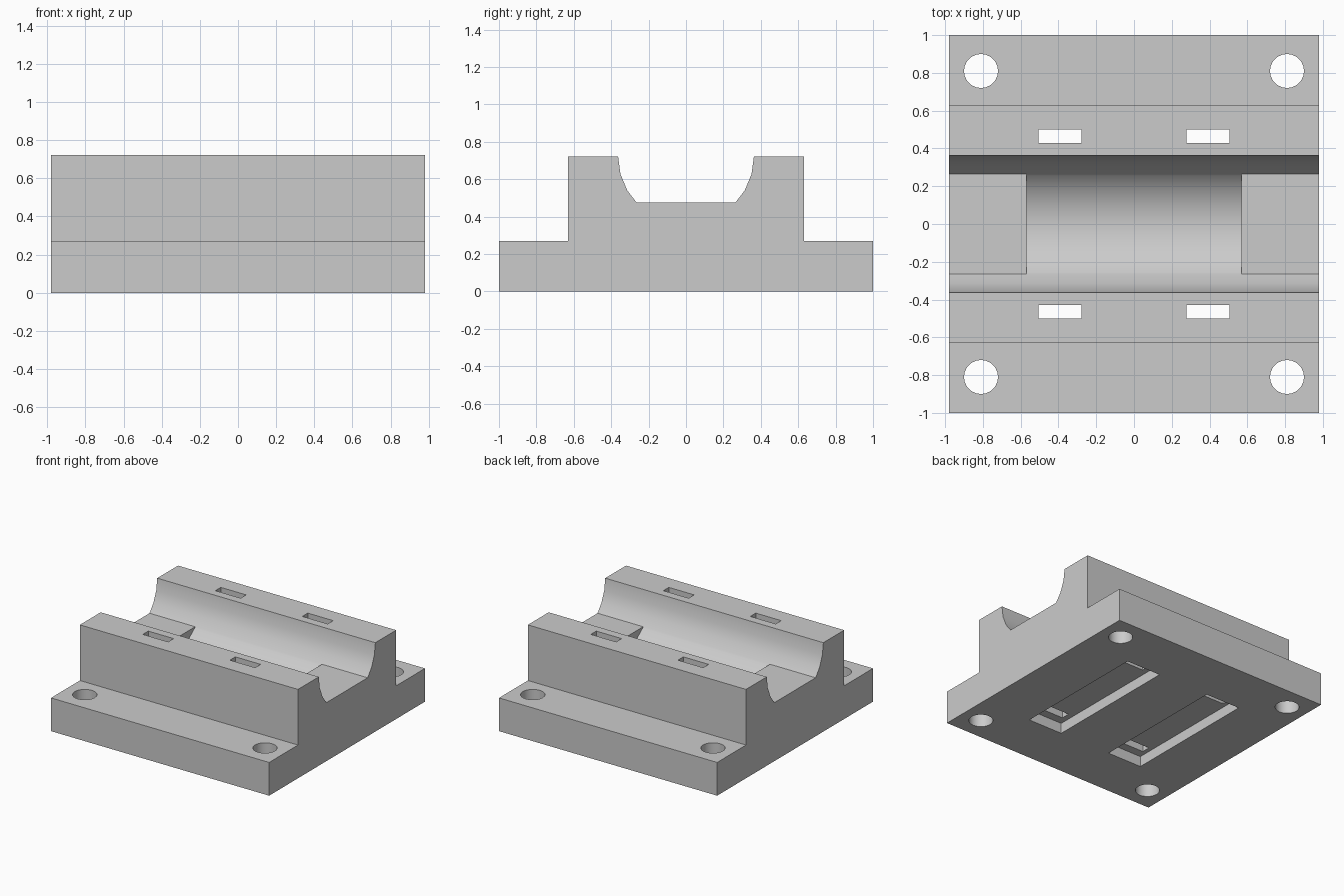
import bpy
import math

if "Cube" in bpy.data.objects:
    bpy.data.objects.remove(bpy.data.objects["Cube"], do_unlink=True)

HALF_X, TOP, FLANGE = 0.98, 0.722, 0.27
BLOCK_Y, RADIUS, PAD_Z = 0.63, 0.363, 0.475


def extrude_profile(name, points, x0, x1):
    """Solid made by sweeping a (y, z) outline along x."""
    n = len(points)
    verts = [(x, y, z) for x in (x0, x1) for y, z in points]
    faces = [tuple(reversed(range(n))), tuple(range(n, 2 * n))]
    faces += [(i, (i + 1) % n, n + (i + 1) % n, n + i) for i in range(n)]
    mesh = bpy.data.meshes.new(name)
    mesh.from_pydata(verts, [], faces)
    obj = bpy.data.objects.new(name, mesh)
    bpy.context.collection.objects.link(obj)
    return obj


def box(name, x0, x1, y0, y1, z0, z1):
    return extrude_profile(name, [(y0, z0), (y1, z0), (y1, z1), (y0, z1)], x0, x1)


def cut(target, cutter):
    """Subtract the cutter from the target and discard it."""
    mod = target.modifiers.new("cut", 'BOOLEAN')
    mod.operation, mod.solver, mod.object = 'DIFFERENCE', 'EXACT', cutter
    bpy.context.view_layer.objects.active = target
    bpy.ops.object.modifier_apply(modifier=mod.name)
    bpy.data.objects.remove(cutter, do_unlink=True)


def arc(deg):
    a = math.radians(deg)
    return RADIUS * math.cos(a), TOP - RADIUS * math.sin(a)


# Stepped body with a round cradle that stops at the flat end pads
(ya, za), (yb, zb) = arc(30), arc(45)
pad_y = ya + (yb - ya) * (za - PAD_Z) / (za - zb)
right_half = [(1, 0), (1, FLANGE), (BLOCK_Y, FLANGE), (BLOCK_Y, TOP),
              arc(0), arc(15), arc(30), (pad_y, PAD_Z)]
outline = right_half + [(-y, z) for y, z in reversed(right_half)]
body = extrude_profile("bearing_holder", outline, -HALF_X, HALF_X)

# Deeper bearing pocket between the end pads
pocket = [(-pad_y, 0.6), (-pad_y, PAD_Z)]
pocket += [(-y, z) for y, z in map(arc, range(45, 91, 15))]
pocket += [arc(d) for d in range(75, 44, -15)]
pocket += [(pad_y, PAD_Z), (pad_y, 0.6)]
cut(body, extrude_profile("pocket_cutter", pocket, -0.57, 0.57))

for sx in (-1, 1):
    # Strap channel in the underside
    cx = sx * 0.385
    cut(body, box("channel_cutter", cx - 0.155, cx + 0.155, -0.57, 0.57, -0.1, 0.085))
    for sy in (-1, 1):
        # Strap slot through to the top
        cy, sxm = sy * 0.465, sx * 0.391
        cut(body, box("slot_cutter", sxm - 0.114, sxm + 0.114,
                      cy - 0.035, cy + 0.035, 0.03, 1))
        # Bolt hole through the flange
        bpy.ops.mesh.primitive_cylinder_add(vertices=24, radius=0.09, depth=1,
                                            location=(sx * 0.81, sy * 0.81, 0))
        cut(body, bpy.context.object)

# Plain grey plastic
grey = bpy.data.materials.new("grey_plastic")
grey.use_nodes = True
color = (0.6, 0.6, 0.6, 1)
grey.diffuse_color = color
grey.node_tree.nodes["Principled BSDF"].inputs["Base Color"].default_value = color
body.data.materials.clear()
body.data.materials.append(grey)

bpy.ops.object.select_all(action='DESELECT')
body.select_set(True)
bpy.context.view_layer.objects.active = body
bpy.ops.object.shade_smooth_by_angle(angle=math.radians(30))
